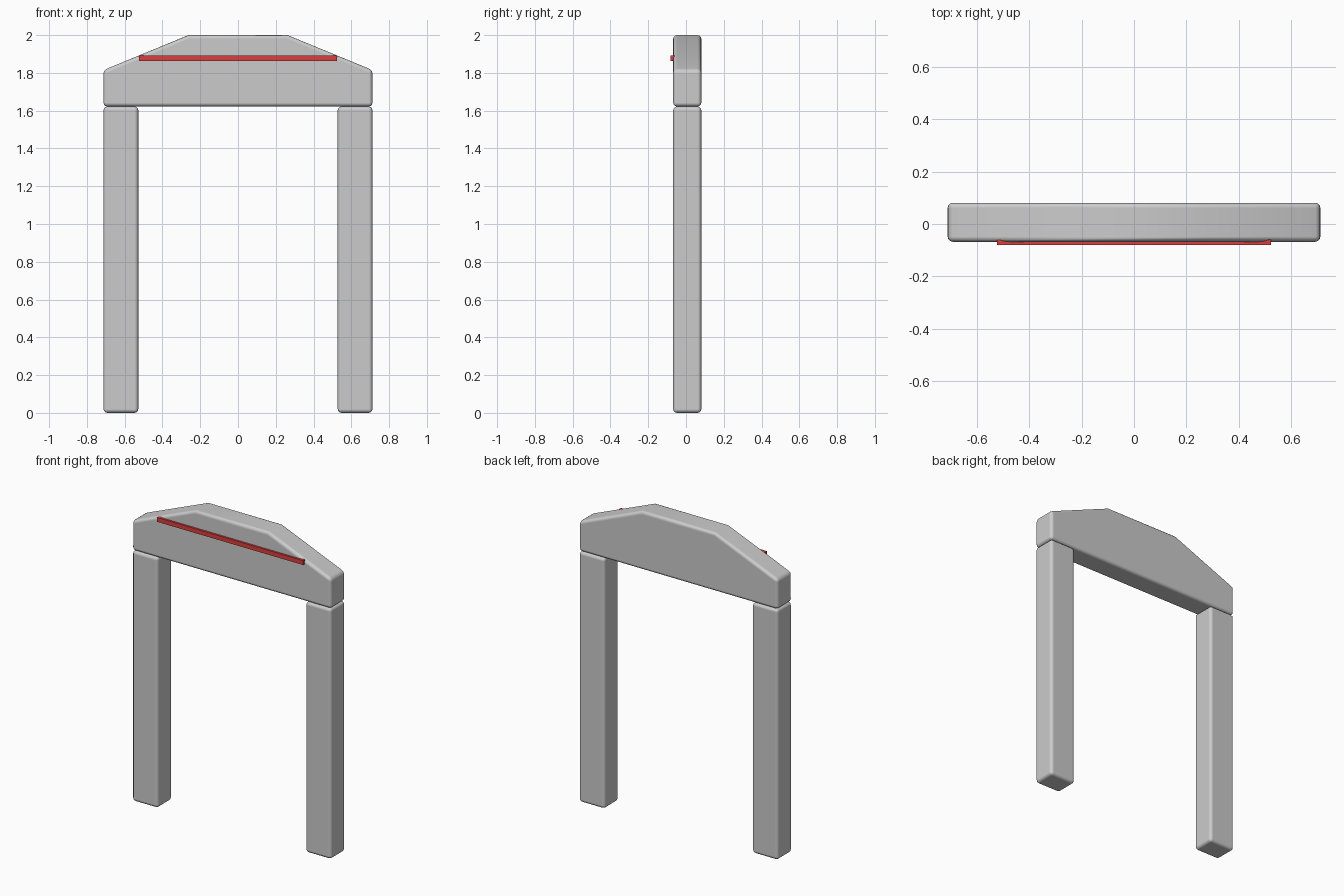
import bpy, bmesh

if "Cube" in bpy.data.objects:
    bpy.data.objects.remove(bpy.data.objects["Cube"])

Y_FRONT, Y_BACK = -0.068, 0.081


def prism(name, profile, y0, y1, bevel=0.0):
    """Extrude an x-z outline from y0 to y1, with optional rounded edges."""
    bm = bmesh.new()
    face = bm.faces.new([bm.verts.new((x, y0, z)) for x, z in profile])
    ext = bmesh.ops.extrude_face_region(bm, geom=[face])
    verts = [v for v in ext["geom"] if isinstance(v, bmesh.types.BMVert)]
    bmesh.ops.translate(bm, verts=verts, vec=(0, y1 - y0, 0))
    bmesh.ops.recalc_face_normals(bm, faces=bm.faces)
    mesh = bpy.data.meshes.new(name)
    bm.to_mesh(mesh)
    bm.free()
    obj = bpy.data.objects.new(name, mesh)
    bpy.context.collection.objects.link(obj)
    if bevel:
        mod = obj.modifiers.new("rounded_edges", "BEVEL")
        mod.width = bevel
        mod.segments = 3
        mod.limit_method = "ANGLE"
        mesh.shade_smooth()
        mod.harden_normals = True
    return obj


def rect(x0, x1, z0, z1):
    return [(x0, z0), (x1, z0), (x1, z1), (x0, z1)]


# Two upright posts
for side, x0, x1 in (("left", -0.712, -0.528), ("right", 0.528, 0.712)):
    prism(side + "_post", rect(x0, x1, 0, 1.622), Y_FRONT, Y_BACK, 0.02)

# Crossbeam with sloped shoulders
half = [(0.712, 1.622), (0.712, 1.815), (0.262, 2.0)]
prism("crossbeam", half + [(-x, z) for x, z in reversed(half)],
      Y_FRONT, Y_BACK, 0.02)

# Red strip across the front
strip = prism("front_strip", rect(-0.523, 0.523, 1.863, 1.891), -0.081, -0.06)
red = bpy.data.materials.new("red")
red.diffuse_color = (0.7, 0.05, 0.05, 1)
red.use_nodes = True
red.node_tree.nodes["Principled BSDF"].inputs["Base Color"].default_value = red.diffuse_color
strip.data.materials.append(red)
